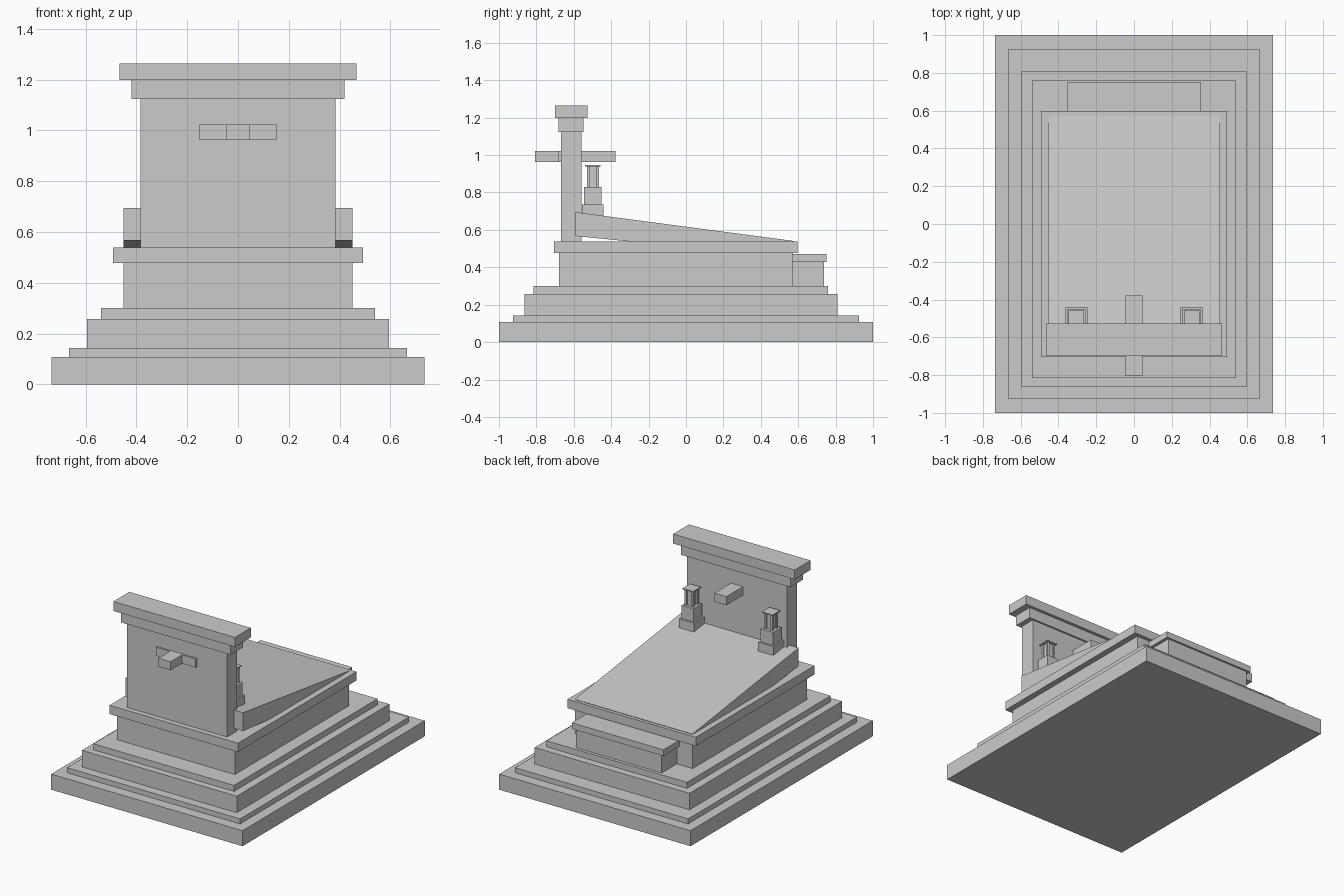
import bpy

if "Cube" in bpy.data.objects:
    bpy.data.objects.remove(bpy.data.objects["Cube"])


def mesh_object(name, verts, faces):
    mesh = bpy.data.meshes.new(name)
    mesh.from_pydata(verts, [], faces)
    mesh.update()
    obj = bpy.data.objects.new(name, mesh)
    bpy.context.collection.objects.link(obj)
    return obj


def extrude_x(name, profile, x0, x1):
    """Extrude a (y, z) profile, counter-clockwise seen from +x, along x."""
    n = len(profile)
    verts = [(x, y, z) for x in (x0, x1) for y, z in profile]
    faces = [tuple(reversed(range(n))), tuple(range(n, 2 * n))]
    faces += [(i, (i + 1) % n, (i + 1) % n + n, i + n) for i in range(n)]
    return mesh_object(name, verts, faces)


def box(name, half_x, y0, y1, z0, z1, cx=0.0):
    profile = [(y0, z0), (y1, z0), (y1, z1), (y0, z1)]
    return extrude_x(name, profile, cx - half_x, cx + half_x)


# Stepped plinth
box("base_step", 0.735, -1.0, 1.0, 0.0, 0.108)
box("base_step_lip", 0.665, -0.926, 0.926, 0.108, 0.143)
box("upper_step", 0.595, -0.863, 0.811, 0.143, 0.258)
box("upper_step_lip", 0.54, -0.815, 0.76, 0.258, 0.30)

# Tomb body and its covering slab
box("tomb_body", 0.452, -0.68, 0.572, 0.30, 0.477)
box("tomb_slab", 0.493, -0.705, 0.597, 0.477, 0.538)

# Low ledge at the foot
box("foot_ledge", 0.33, 0.56, 0.738, 0.30, 0.429)
box("foot_ledge_cap", 0.352, 0.56, 0.751, 0.429, 0.472)

# Sloping cover
extrude_x("sloped_cover",
          [(-0.59, 0.567), (-0.30, 0.538), (0.56, 0.50), (0.575, 0.541), (-0.59, 0.695)],
          -0.452, 0.452)

# Headstone with two-tier cornice
box("headstone", 0.384, -0.668, -0.559, 0.538, 1.124)
box("headstone_cornice", 0.42, -0.682, -0.547, 1.124, 1.198)
box("headstone_cap", 0.467, -0.70, -0.526, 1.198, 1.264)

# Bracket bar through the headstone with a crosspiece on the front
box("bracket_bar", 0.046, -0.806, -0.378, 0.963, 1.023)
box("bracket_crosspiece", 0.152, -0.681, -0.60, 0.963, 1.023)

# Pair of lanterns on pedestals
LY = -0.498
for side, cx in (("left", -0.305), ("right", 0.305)):
    def part(name, half, z0, z1, dx=0.0, dy=0.0):
        box(f"{side}_{name}", half, LY + dy - half, LY + dy + half, z0, z1, cx + dx)
    part("pedestal_foot", 0.058, 0.64, 0.737)
    part("pedestal", 0.047, 0.737, 0.828)
    part("lantern_core", 0.022, 0.828, 0.938)
    for i, (sx, sy) in enumerate(((-1, -1), (1, -1), (1, 1), (-1, 1))):
        part(f"lantern_post_{i + 1}", 0.008, 0.828, 0.938, sx * 0.024, sy * 0.024)
    part("lantern_cap", 0.041, 0.938, 0.946)
